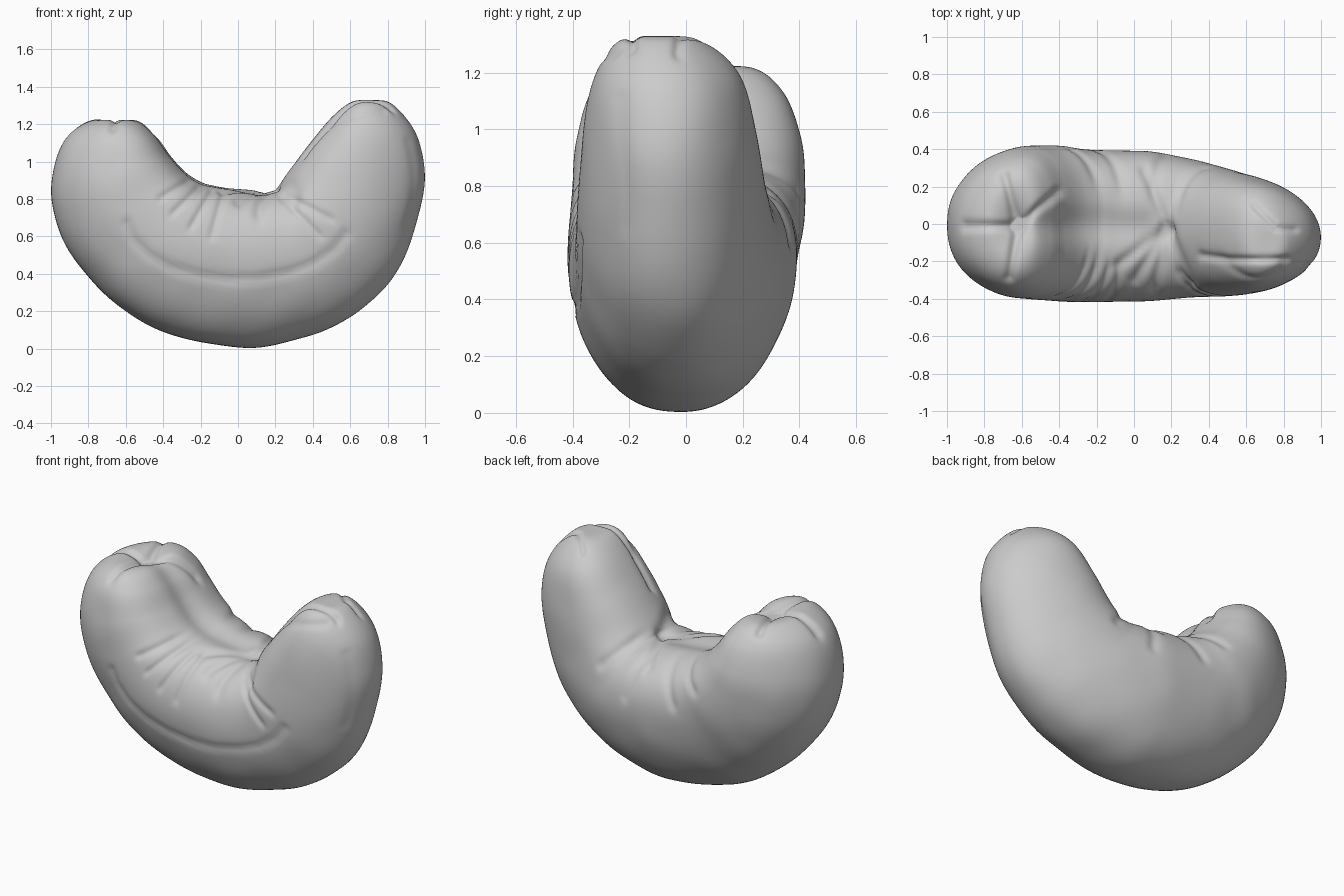
import bpy, bmesh, math
from mathutils import Vector, noise
from mathutils.geometry import intersect_point_line

if "Cube" in bpy.data.objects:
    bpy.data.objects.remove(bpy.data.objects["Cube"])

STEPS, AROUND = 15, 120

# Cross-sections: outer x, z, inner x, z, centre y, half width, roundness
SECTIONS = [
    (-.65, 1.205, -.65, 1.205, .01, .00, .9),
    (-.79, 1.22, -.53, 1.22, .01, .22, .9),
    (-.93, 1.11, -.43, 1.14, .015, .34, .9),
    (-1.0, .87, -.35, 1.03, .02, .395, .88),
    (-.95, .61, -.27, .945, .02, .41, .85),
    (-.79, .37, -.19, .895, .015, .415, .85),
    (-.61, .205, -.13, .88, .005, .41, .85),
    (-.36, .075, -.05, .867, .0, .405, .85),
    (.05, .003, .08, .855, .0, .40, .85),
    (.42, .08, .18, .85, -.01, .375, .88),
    (.68, .225, .21, .865, -.025, .355, .92),
    (.88, .46, .26, .93, -.04, .335, .95),
    (.995, .85, .37, 1.08, -.05, .305, 1.0),
    (.965, 1.12, .50, 1.235, -.06, .255, 1.0),
    (.83, 1.305, .61, 1.32, -.085, .145, 1.0),
    (.72, 1.33, .72, 1.33, -.095, .00, 1.0),
]


def arc(cx, cy, rx, ry, start, end, count=10):
    """Points along part of an ellipse, angles in degrees."""
    angles = [math.radians(start + (end - start) * k / count) for k in range(count + 1)]
    return [(cx + rx * math.cos(a), cy + ry * math.sin(a)) for a in angles]


def fan(side, depth, width, centre, near, far, angles):
    """Straight wrinkles spreading from a centre."""
    creases = []
    for a in angles:
        d = Vector((math.cos(math.radians(a)), math.sin(math.radians(a))))
        c = Vector(centre)
        creases.append((side, depth, width, [c + d * near, c + d * far]))
    return creases


# Creases: facing side, depth, width, path (x, z on front and back, x, y on top)
creases = [
    ("front", .010, .022, arc(.0, .7, .6, .33, 185, 345)),        # long belly fold
    ("front", .008, .022, arc(.82, .95, .5, .32, 95, 165)),       # rim of the tall lobe
    ("front", .004, .020, arc(.6, .9, .34, .5, -30, 25)),         # outer fold of the tall lobe
    ("top", .028, .090, [(-.58, 0), (.05, -.02)]),                # valley on the inner side
    ("top", .016, .020, [(.36, -.17), (.5, -.19), (.82, -.19)]),  # long tall-lobe split
    ("top", .012, .018, [(.64, .1), (.76, -.02), (.86, -.03)]),   # short tall-lobe split
]
creases += fan("top", .020, .025, (-.62, -.01), 0, .28, (40, 105, 180, 260))
creases += fan("top", .016, .030, (.18, -.02), .02, .33, (112, 217, 238, 258, 292))
creases += fan("front", .010, .020, (-.02, 1.05), .24, .46, (212, 225, 240, 255))
creases += fan("front", .010, .020, (.18, .86), .08, .36, (-45, -28))
creases += fan("back", .011, .030, (.05, 1.05), .22, .46, (215, 240, 285, 315))


def catmull(a, b, c, d, t):
    return .5 * (2 * b + (c - a) * t + (2 * a - 5 * b + 4 * c - d) * t * t
                 + (3 * b - a - 3 * c + d) * t ** 3)


def section_at(i, t):
    rows = [SECTIONS[min(max(i + k, 0), len(SECTIONS) - 1)] for k in (-1, 0, 1, 2)]
    return [catmull(*vals, t) for vals in zip(*rows)]


def path_distance(p, path):
    best = 9.0
    for a, b in zip(path, path[1:]):
        a, b = Vector(a), Vector(b)
        f = intersect_point_line(p, a, b)[1]
        best = min(best, (p - a.lerp(b, min(max(f, 0), 1))).length)
    return best


def ring(bm, i, t):
    ox, oz, ix, iz, cy, w, power = section_at(i, t)
    verts = []
    for k in range(AROUND):
        a = 2 * math.pi * k / AROUND
        s = math.sin(a)
        # widest part lies towards the inner side, outer edge leans to the front
        u = (1 - math.cos(a) + .22 * s * s) / 2
        y = cy + w * (math.copysign(abs(s) ** power, s) - .07 * (1 - u))
        verts.append(bm.verts.new((ox + (ix - ox) * u, y, oz + (iz - oz) * u)))
    return verts


# Curved body swept through the cross-sections
bm = bmesh.new()
spans = len(SECTIONS) - 1
rings = [ring(bm, i, j / STEPS) for i in range(spans) for j in range(STEPS)]
rings.append(ring(bm, spans - 1, 1.0))
for lo, hi in zip(rings, rings[1:]):
    for k in range(AROUND):
        n = (k + 1) % AROUND
        bm.faces.new((lo[k], lo[n], hi[n], hi[k]))
bmesh.ops.remove_doubles(bm, verts=bm.verts, dist=.0001)
bmesh.ops.recalc_face_normals(bm, faces=bm.faces)
for _ in range(4):
    bmesh.ops.smooth_vert(bm, verts=bm.verts, factor=.5,
                          use_axis_x=True, use_axis_y=True, use_axis_z=True)
bm.normal_update()

# Press the creases and a faint lumpiness into the skin
moves = []
for v in bm.verts:
    n, p = v.normal, v.co
    facing = {"front": -n.y, "back": n.y, "top": n.z}
    push = .004 * noise.noise(p * 5)
    for side, depth, width, path in creases:
        strength = min(max((facing[side] - .1) / .3, 0), 1)
        if strength > 0:
            d = path_distance(Vector((p.x, p.y if side == "top" else p.z)), path)
            push -= strength * depth * math.exp(-(d / width) ** 2)
    moves.append(n * max(push, -.04))
for v, m in zip(bm.verts, moves):
    v.co += m

mesh = bpy.data.meshes.new("nut_kernel")
bm.to_mesh(mesh)
bm.free()
kernel = bpy.data.objects.new("nut_kernel", mesh)
bpy.context.collection.objects.link(kernel)

# Plain grey skin
grey = bpy.data.materials.new("plain_grey")
grey.use_nodes = True
colour = (.6, .6, .6, 1)
grey.diffuse_color = colour
grey.node_tree.nodes["Principled BSDF"].inputs["Base Color"].default_value = colour
mesh.materials.append(grey)
mesh.shade_smooth()
